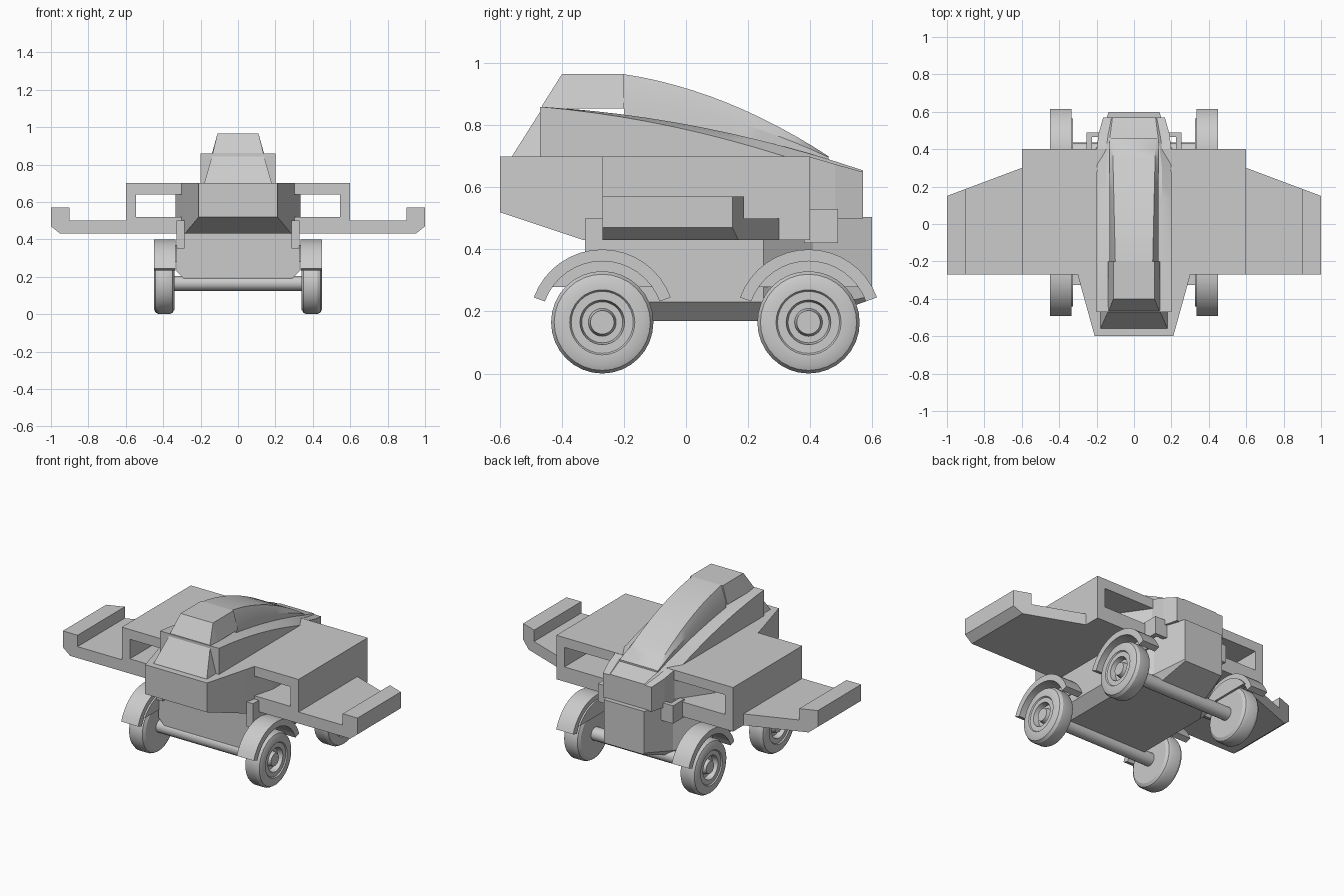
import bpy
import bmesh
import math

cube = bpy.data.objects.get("Cube")
if cube:
    bpy.data.objects.remove(cube, do_unlink=True)

grey = bpy.data.materials.new("plain grey")
grey.use_nodes = True
COLOUR = (0.6, 0.6, 0.6, 1)
grey.diffuse_color = COLOUR
grey.node_tree.nodes["Principled BSDF"].inputs["Base Color"].default_value = COLOUR


def make(name, bm, smooth=False):
    bmesh.ops.remove_doubles(bm, verts=bm.verts, dist=0.0001)
    bmesh.ops.recalc_face_normals(bm, faces=bm.faces)
    mesh = bpy.data.meshes.new(name)
    bm.to_mesh(mesh)
    bm.free()
    mesh.materials.append(grey)
    ob = bpy.data.objects.new(name, mesh)
    bpy.context.collection.objects.link(ob)
    if smooth:
        bpy.ops.object.select_all(action="DESELECT")
        ob.select_set(True)
        bpy.context.view_layer.objects.active = ob
        bpy.ops.object.shade_smooth_by_angle(angle=math.radians(25))
    return ob


def skin(bm, rings, closed=False):
    """Bridge equal rings of points, with caps unless the loop closes."""
    loops = [[bm.verts.new(p) for p in ring] for ring in rings]
    n = len(loops[0])
    pairs = list(zip(loops, loops[1:]))
    if closed:
        pairs.append((loops[-1], loops[0]))
    else:
        bm.faces.new(loops[0])
        bm.faces.new(loops[-1])
    for a, b in pairs:
        for i in range(n):
            j = (i + 1) % n
            bm.faces.new((a[i], a[j], b[j], b[i]))


def loft(name, stations, smooth=False):
    """Stations are (y, half section of x, z points), mirrored across x."""
    bm = bmesh.new()
    skin(bm, [[(x, y, z) for x, z in pts] + [(-x, y, z) for x, z in reversed(pts)]
              for y, pts in stations])
    return make(name, bm, smooth)


def extrude(name, profile, y0, y1, side=1):
    """Extrude an x, z profile along y; y1 gives the rear limit at each x."""
    bm = bmesh.new()
    skin(bm, [[(side * x, y0, z) for x, z in profile],
              [(side * x, y1(x), z) for x, z in profile]])
    return make(name, bm)


def block(name, x0, x1, y0, y1, z0, z1):
    return extrude(name, [(x0, z0), (x1, z0), (x1, z1), (x0, z1)], y0, lambda x: y1)


# Hull and chassis
loft("hull", [(y, [(w, zb), (w, zt)]) for y, w, zb, zt in (
    (-0.60, 0.21, 0.52, 0.70), (-0.33, 0.285, 0.43, 0.70),
    (-0.14, 0.335, 0.43, 0.70), (0.20, 0.335, 0.43, 0.70),
    (0.395, 0.20, 0.43, 0.70), (0.48, 0.19, 0.50, 0.675),
    (0.57, 0.165, 0.50, 0.65))])
loft("chassis", [
    (-0.30, [(0.27, 0.17), (0.33, 0.23), (0.33, 0.43)]),
    (0.25, [(0.27, 0.17), (0.33, 0.23), (0.33, 0.43)]),
    (0.41, [(0.16, 0.17), (0.20, 0.21), (0.20, 0.50)]),
    (0.60, [(0.13, 0.24), (0.135, 0.25), (0.135, 0.505)])])

# Canopy: front wedge, raised turret, roof shell and curved spine
loft("canopy_wedge", [
    (-0.56, [(0.18, 0.70), (0.18, 0.702)]),
    (-0.46, [(0.18, 0.70), (0.135, 0.86)])])
loft("turret", [
    (-0.465, [(0.14, 0.855), (0.135, 0.862)]),
    (-0.40, [(0.14, 0.855), (0.11, 0.965)]),
    (-0.20, [(0.14, 0.855), (0.11, 0.965)])])
STEPS = 12
shell, spine = [], []
for i in range(STEPS + 1):
    t = i / STEPS
    y = -0.47 + 1.04 * t
    low = 0.86 - 0.09 * t - 0.16 * t * t
    high = 0.86 - 0.06 * t - 0.145 * t * t
    w = 0.20 - 0.035 * max(0, (y - 0.3) / 0.27)
    shell.append((y, [(w, 0.60), (w, low), (w - 0.05, high)]))
    y = -0.20 + 0.66 * t
    top = 0.965 - 0.10 * t - 0.165 * t * t
    base = 0.877 - 0.05 * t - 0.13 * t * t
    spine.append((y, [(0.13, 0.65), (0.13, base), (0.10 + 0.015 * t, top)]))
loft("canopy_shell", shell, True)
loft("canopy_spine", spine, True)

for side, label in ((1, "left"), (-1, "right")):
    # Hollow wing root and outer wing with upturned tip
    extrude(label + "_wing_root", [
        (0.1, 0.43), (0.6, 0.43), (0.6, 0.70), (0.1, 0.70),
        (0.1, 0.64), (0.545, 0.64), (0.545, 0.52), (0.1, 0.52)],
        -0.27, lambda x: 0.40, side)
    extrude(label + "_wing", [
        (0.6, 0.43), (0.95, 0.43), (1, 0.47), (1, 0.57),
        (0.9, 0.57), (0.9, 0.50), (0.6, 0.50)],
        -0.27, lambda x: 0.30 - 0.375 * (x - 0.6), side)
    # Front posts and rear brackets
    block(label + "_front_post", side * 0.285, side * 0.33, -0.325, -0.26, 0.35, 0.50)
    block(label + "_bracket_arm", side * 0.225, side * 0.255, 0.38, 0.49, 0.42, 0.53)
    block(label + "_bracket_bar", side * 0.14, side * 0.255, 0.465, 0.49, 0.42, 0.53)

# Wheels, arched fenders and axles
WHEEL = [(0.34, 0), (0.34, 0.14), (0.35, 0.158), (0.365, 0.165), (0.425, 0.165),
         (0.442, 0.155), (0.45, 0.135), (0.45, 0.105), (0.443, 0.10), (0.443, 0.072),
         (0.41, 0.066), (0.41, 0.045), (0.44, 0.038), (0.44, 0)]
HUB_Z = 0.165


def polar(x, cy, r, a):
    return (x, cy + r * math.cos(a), HUB_Z + r * math.sin(a))


def lathe(name, profile, cy, side, segs=32):
    bm = bmesh.new()
    rings = [[bm.verts.new(polar(side * x, cy, r, math.tau * k / segs))
              for k in range(segs)] for x, r in profile if r > 0]
    for a, b in zip(rings, rings[1:]):
        for k in range(segs):
            j = (k + 1) % segs
            bm.faces.new((a[k], a[j], b[j], b[k]))
    bm.faces.new(rings[0])
    bm.faces.new(rings[-1])
    return make(name, bm, True)


for cy, end in ((-0.27, "front"), (0.395, "rear")):
    lathe(end + "_axle", [(-0.36, 0.04), (0.36, 0.04)], cy, 1, 16)
    for side, label in ((1, "left"), (-1, "right")):
        name = end + "_" + label
        lathe(name + "_wheel", WHEEL, cy, side)
        # Arch over the tyre
        bm = bmesh.new()
        skin(bm, [[polar(side * x, cy, r, math.radians(20 + 140 * k / 16))
                   for x, r in ((0.335, 0.197), (0.45, 0.197),
                                (0.45, 0.235), (0.335, 0.235))]
                  for k in range(17)])
        make(name + "_fender", bm, True)
        # Flat-bottomed plate behind the tyre
        bm = bmesh.new()
        skin(bm, [[polar(side * x, cy, 0.205, math.radians(34 + 112 * k / 16))
                   for k in range(17)] for x in (0.325, 0.338)])
        make(name + "_fender_plate", bm)
